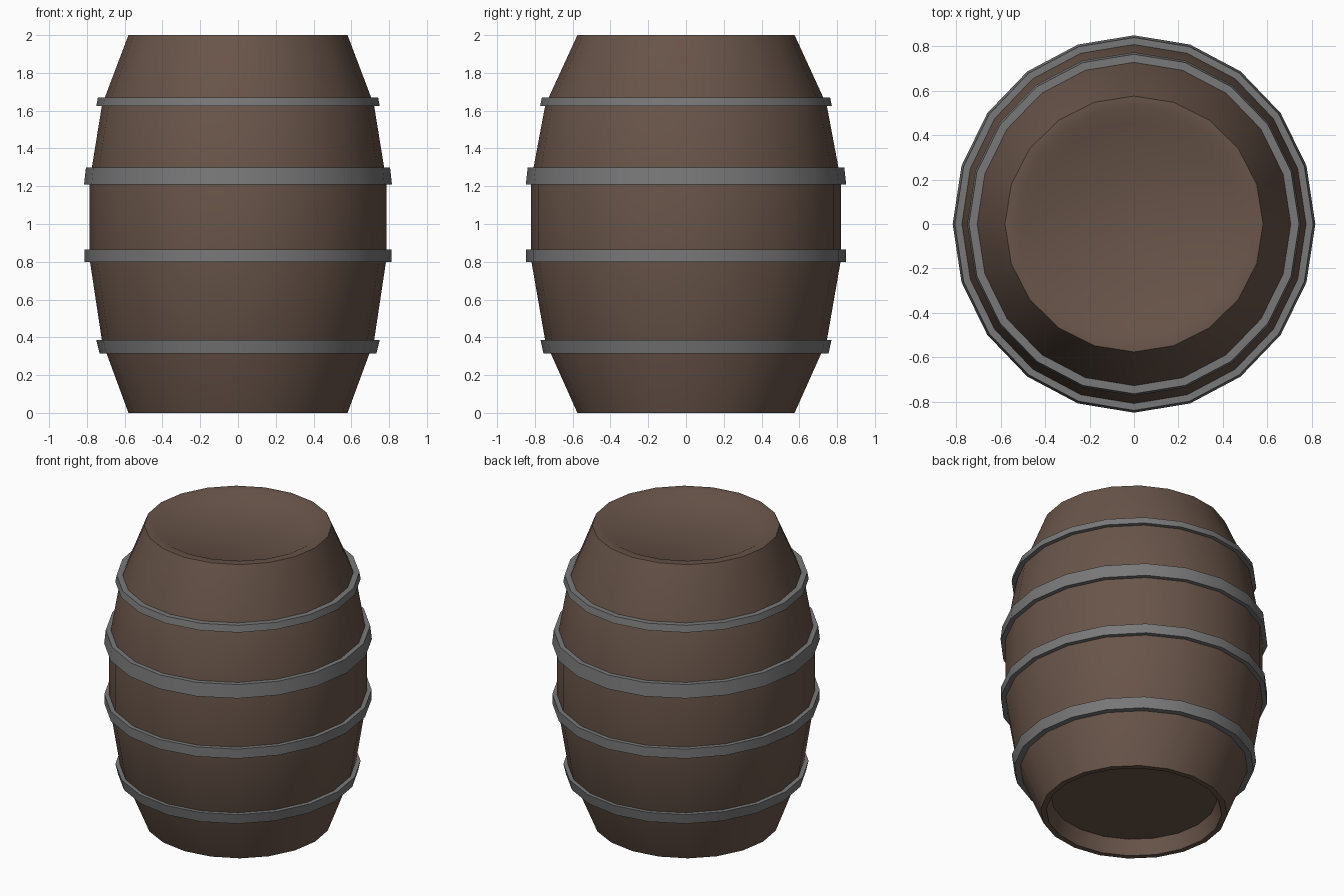
import bpy, bmesh, math

if "Cube" in bpy.data.objects:
    bpy.data.objects.remove(bpy.data.objects["Cube"])

SIDES = 20


def material(name, color):
    m = bpy.data.materials.new(name)
    m.diffuse_color = (*color, 1)
    m.use_nodes = True
    m.node_tree.nodes["Principled BSDF"].inputs["Base Color"].default_value = m.diffuse_color
    return m


def lathe(name, profile, mat, closed=False):
    """Sweep (rx, ry, z) points round z; open profiles get capped ends."""
    bm = bmesh.new()
    rings = []
    for rx, ry, z in profile:
        rings.append([bm.verts.new((rx * math.cos(a), ry * math.sin(a), z))
                      for a in (2 * math.pi * i / SIDES for i in range(SIDES))])
    pairs = list(zip(rings, rings[1:]))
    if closed:
        pairs.append((rings[-1], rings[0]))
    else:
        bm.faces.new(rings[0])
        bm.faces.new(rings[-1])
    for a, b in pairs:
        for i in range(SIDES):
            j = (i + 1) % SIDES
            bm.faces.new((a[i], a[j], b[j], b[i]))
    bmesh.ops.recalc_face_normals(bm, faces=bm.faces)
    mesh = bpy.data.meshes.new(name)
    bm.to_mesh(mesh)
    bm.free()
    mesh.materials.append(mat)
    ob = bpy.data.objects.new(name, mesh)
    bpy.context.collection.objects.link(ob)
    bpy.ops.object.select_all(action='DESELECT')
    ob.select_set(True)
    bpy.context.view_layer.objects.active = ob
    bpy.ops.object.shade_smooth_by_angle(angle=math.radians(30))
    return ob


wood = material("wood", (0.14, 0.09, 0.067))
iron = material("iron", (0.19, 0.19, 0.19))

# Barrel body: recessed base, bulging staves, shallow dished lid
lathe("barrel_body", [
    (0.515, 0.51, 0.10), (0.545, 0.54, 0.0), (0.58, 0.575, 0.0),
    (0.72, 0.745, 0.38), (0.785, 0.82, 0.81), (0.785, 0.82, 1.23),
    (0.72, 0.745, 1.63), (0.58, 0.575, 2.0),
    (0.525, 0.52, 2.0), (0.46, 0.455, 1.965)], wood)

# Iron hoops: z bottom, z top, outer rx/ry at bottom and top, inner rx/ry
hoops = [
    ("bottom_hoop", 0.315, 0.385, (0.733, 0.755), (0.75, 0.77), (0.69, 0.71)),
    ("lower_middle_hoop", 0.80, 0.865, (0.813, 0.848), (0.813, 0.848), (0.77, 0.80)),
    ("upper_middle_hoop", 1.21, 1.30, (0.815, 0.848), (0.805, 0.838), (0.755, 0.785)),
    ("top_hoop", 1.625, 1.67, (0.75, 0.772), (0.742, 0.763), (0.695, 0.715)),
]
for name, z0, z1, low, high, inner in hoops:
    lathe(name, [(*inner, z0), (*low, z0), (*high, z1), (*inner, z1)], iron, closed=True)
